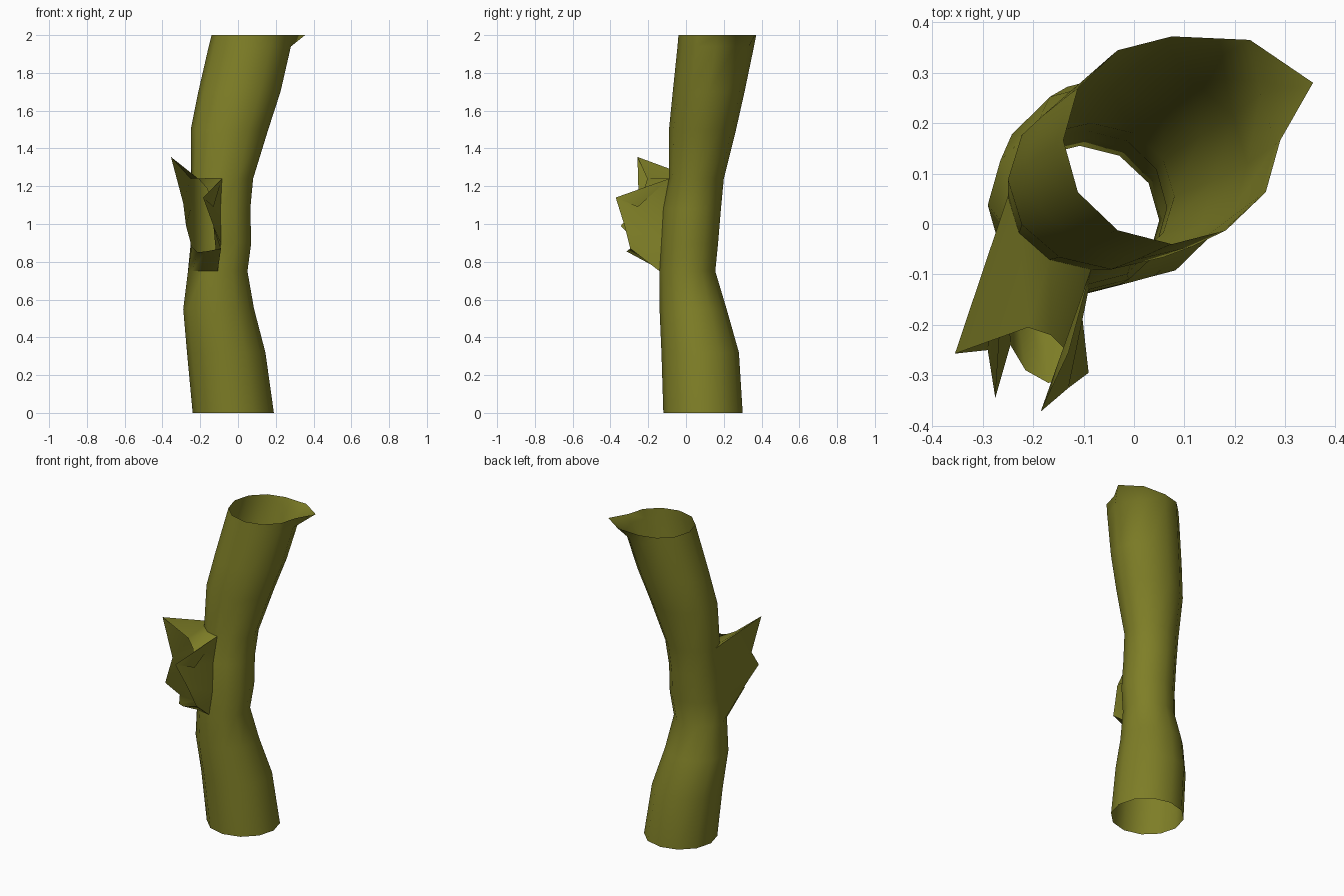
import bpy, bmesh, math
from mathutils import Vector

cube = bpy.data.objects.get("Cube")
if cube:
    bpy.data.objects.remove(cube, do_unlink=True)

# Bark material
bark = bpy.data.materials.new("olive_bark")
bark.use_nodes = True
colour = (0.21, 0.21, 0.02, 1)
bark.diffuse_color = colour
bark.node_tree.nodes["Principled BSDF"].inputs["Base Color"].default_value = colour

SIDES = 12
# Trunk sections: height, x range, y range
SECTIONS = [
    (0.00, -0.24, 0.19, -0.12, 0.30),
    (0.32, -0.27, 0.145, -0.13, 0.28),
    (0.55, -0.29, 0.085, -0.14, 0.215),
    (0.75, -0.265, 0.05, -0.14, 0.155),
    (0.90, -0.25, 0.07, -0.13, 0.17),
    (1.08, -0.25, 0.065, -0.12, 0.185),
    (1.24, -0.25, 0.08, -0.09, 0.20),
    (1.50, -0.25, 0.16, -0.09, 0.265),
    (1.70, -0.21, 0.225, -0.07, 0.31),
    (1.94, -0.155, 0.28, -0.045, 0.36),
    (2.00, -0.14, 0.29, -0.04, 0.372),
]

bm = bmesh.new()
rings = []
for z, x0, x1, y0, y1 in SECTIONS:
    ring = []
    for i in range(SIDES):
        a = math.tau * i / SIDES
        x = (x0 + x1) / 2 + (x1 - x0) / 2 * math.cos(a)
        y = (y0 + y1) / 2 + (y1 - y0) / 2 * math.sin(a)
        ring.append(bm.verts.new((x, y, z)))
    rings.append(ring)

# Splinter on the top rim
rings[-1][1].co = Vector((0.355, 0.28, 2.0))
rings[-1][2].co = Vector((0.23, 0.365, 2.0))

# Trunk wall, left open where the broken branch grows out
LOW, HIGH, FIRST, LAST = 3, 6, 6, 9
for r in range(len(rings) - 1):
    for i in range(SIDES):
        if LOW <= r < HIGH and FIRST <= i < LAST:
            continue
        j = (i + 1) % SIDES
        bm.faces.new((rings[r][i], rings[r][j], rings[r + 1][j], rings[r + 1][i]))

# Loop around the branch opening: bottom, right side, top, left side
base = [rings[LOW][i] for i in range(FIRST, LAST)]
base += [rings[r][LAST] for r in range(LOW, HIGH)]
base += [rings[HIGH][i] for i in range(LAST, FIRST, -1)]
base += [rings[r][FIRST] for r in range(HIGH, LOW, -1)]

# Jagged rim of the broken branch
RIM = [
    (-0.245, -0.24, 0.88), (-0.215, -0.29, 0.85), (-0.17, -0.315, 0.855),
    (-0.09, -0.295, 0.87), (-0.13, -0.325, 0.99), (-0.185, -0.372, 1.14),
    (-0.13, -0.255, 1.09), (-0.165, -0.22, 1.19), (-0.21, -0.205, 1.24),
    (-0.355, -0.257, 1.355), (-0.29, -0.25, 1.11), (-0.275, -0.345, 0.99),
]
rim = [bm.verts.new(p) for p in RIM]
for i in range(len(base)):
    j = (i + 1) % len(base)
    bm.faces.new((base[i], base[j], rim[j], rim[i]))

mesh = bpy.data.meshes.new("hollow_trunk")
bm.to_mesh(mesh)
bm.free()
mesh.materials.append(bark)
trunk = bpy.data.objects.new("hollow_trunk", mesh)
bpy.context.collection.objects.link(trunk)

bpy.ops.object.select_all(action="DESELECT")
trunk.select_set(True)
bpy.context.view_layer.objects.active = trunk
bpy.ops.object.shade_smooth_by_angle(angle=math.radians(50))
